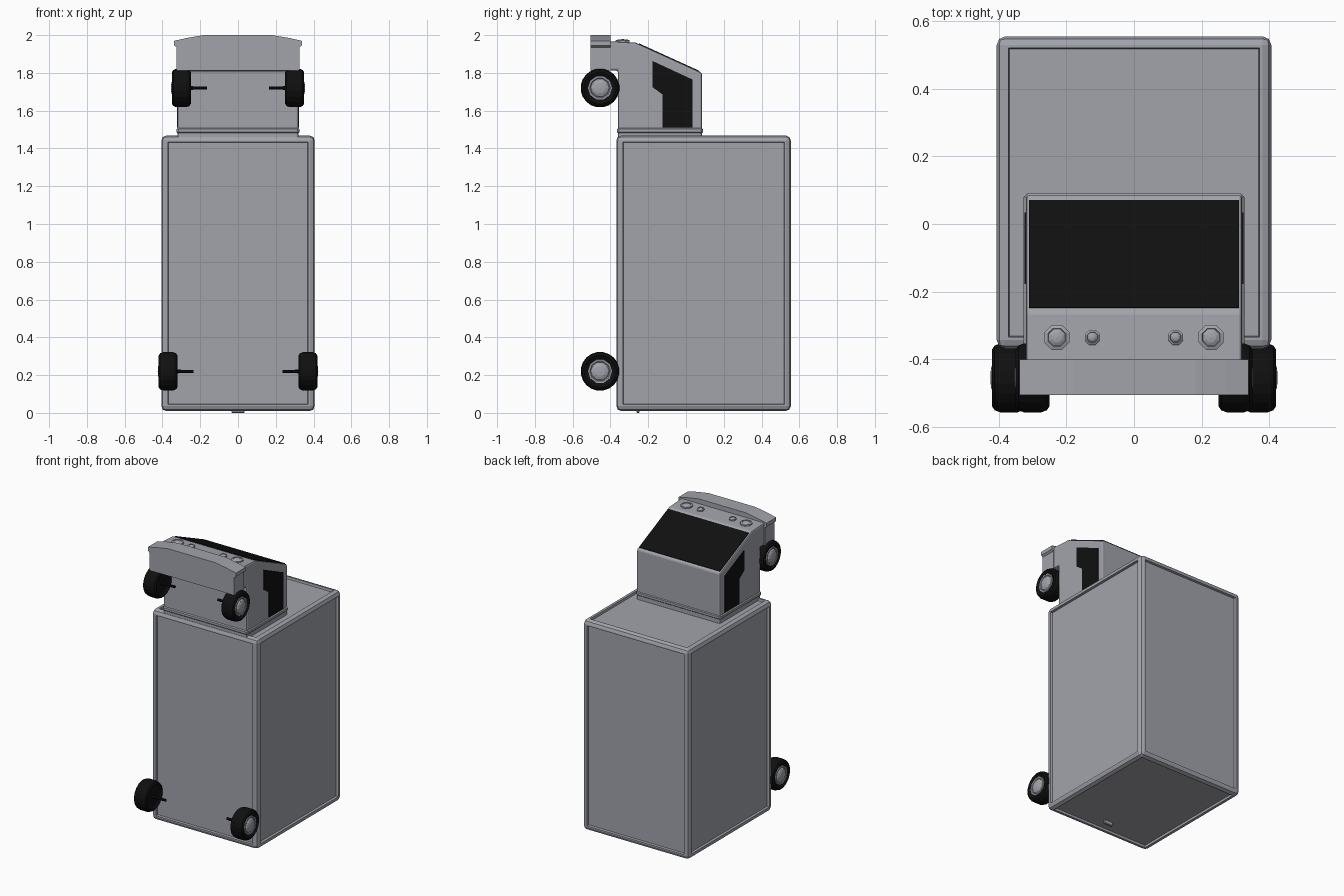
import bpy, bmesh, math
from mathutils import Vector

if "Cube" in bpy.data.objects:
    bpy.data.objects.remove(bpy.data.objects["Cube"])


def material(name, rgb):
    m = bpy.data.materials.new(name)
    m.diffuse_color = (*rgb, 1)
    m.use_nodes = True
    m.node_tree.nodes["Principled BSDF"].inputs["Base Color"].default_value = m.diffuse_color
    return m


GREY = material("body_grey", (0.36, 0.37, 0.41))
BLACK = material("rubber_black", (0.005, 0.005, 0.005))


def finish(name, bm, mat, bevel=0, segments=1):
    bmesh.ops.recalc_face_normals(bm, faces=bm.faces)
    me = bpy.data.meshes.new(name)
    bm.to_mesh(me)
    bm.free()
    me.materials.append(mat)
    ob = bpy.data.objects.new(name, me)
    bpy.context.collection.objects.link(ob)
    if bevel:
        mod = ob.modifiers.new("bevel", "BEVEL")
        mod.width, mod.segments, mod.limit_method = bevel, segments, "ANGLE"
    return ob


def prism(name, pts, axis, a, b, mat, bevel=0, segments=1):
    """Extrude a 2D outline from a to b along the x axis (y,z points) or y axis (x,z points)."""
    place = (lambda p, d: (d, p[0], p[1])) if axis == "x" else (lambda p, d: (p[0], d, p[1]))
    bm = bmesh.new()
    lo = [bm.verts.new(place(p, a)) for p in pts]
    hi = [bm.verts.new(place(p, b)) for p in pts]
    bm.faces.new(lo)
    bm.faces.new(hi)
    n = len(pts)
    for i in range(n):
        j = (i + 1) % n
        bm.faces.new((lo[i], lo[j], hi[j], hi[i]))
    return finish(name, bm, mat, bevel, segments)


def box(name, x, y, z, mat, bevel=0, segments=1):
    pts = [(y[0], z[0]), (y[1], z[0]), (y[1], z[1]), (y[0], z[1])]
    return prism(name, pts, "x", x[0], x[1], mat, bevel, segments)


def lathe(name, profile, n, origin, direction, mat):
    """Revolve (radius, height) points about a direction."""
    rot = Vector((0, 0, 1)).rotation_difference(Vector(direction))
    bm = bmesh.new()
    rings = []
    for r, h in profile:
        count = n if r > 0 else 1
        ring = []
        for i in range(count):
            t = 2 * math.pi * (i + 0.5) / n
            co = rot @ Vector((r * math.cos(t), r * math.sin(t), h))
            ring.append(bm.verts.new(co + Vector(origin)))
        rings.append(ring)
    for p, q in zip(rings, rings[1:]):
        for i in range(n):
            j = (i + 1) % n
            quad = [p[i % len(p)], p[j % len(p)], q[j % len(q)], q[i % len(q)]]
            bm.faces.new(list(dict.fromkeys(quad)))
    return finish(name, bm, mat)


# Cargo box: rounded edges and a recessed panel on every side
bm = bmesh.new()
bmesh.ops.create_cube(bm, size=1)
for v in bm.verts:
    v.co = Vector((v.co.x * 0.812, v.co.y * 0.924 + 0.093, v.co.z * 1.458 + 0.739))
bmesh.ops.bevel(bm, geom=bm.edges[:], offset=0.026, segments=2, profile=0.5, affect="EDGES")
panels = [f for f in bm.faces if f.calc_area() > 0.2]
bmesh.ops.inset_individual(bm, faces=panels, thickness=0.012)
bmesh.ops.inset_individual(bm, faces=panels, thickness=0.004, depth=-0.015)
finish("cargo_box", bm, GREY)

# Small latch on the rear door of the box
box("door_latch", (-0.035, 0.035), (-0.262, -0.245), (0.0, 0.03), GREY, 0.004)

# Cab body and the lip where it meets the box
cab = [(0.085, 1.44), (0.085, 1.80), (-0.267, 1.96), (-0.41, 1.968),
       (-0.41, 1.812), (-0.36, 1.812), (-0.36, 1.44)]
prism("cab", cab, "x", -0.32, 0.32, GREY, 0.01, 2)
box("cab_lip", (-0.326, 0.326), (-0.366, 0.09), (1.477, 1.512), GREY, 0.01)

# Windscreen plate on the sloping face
def slope(y, lift):
    return (y + lift * 0.414, 1.80 - (y - 0.085) * 0.4545 + lift * 0.91)


prism("windscreen", [slope(-0.249, -0.003), slope(0.07, -0.003), slope(0.07, 0.004),
                     slope(-0.249, 0.004)], "x", -0.31, 0.31, BLACK)

# Front bumper with a wider, gently arched top lip
half = [(0.325, 1.812), (0.325, 1.935), (0.338, 1.945), (0.338, 1.97), (0.27, 1.985), (0.18, 2.0)]
prism("bumper", half + [(-x, z) for x, z in reversed(half)], "y", -0.506, -0.40, GREY)

tyre = [(0, 0.036), (0.066, 0.038), (0.085, 0.05), (0.097, 0.042), (0.103, 0.026), (0.103, -0.026),
        (0.097, -0.042), (0.085, -0.05), (0.066, -0.038), (0, -0.036)]
hub = [(0, 0.03), (0.066, 0.03), (0.064, 0.044), (0.055, 0.044), (0.05, 0.039), (0.044, 0.047),
       (0.028, 0.053), (0, 0.055)]
axle = [(0, -0.135), (0.009, -0.135), (0.009, -0.07), (0.014, -0.03), (0, -0.03)]
window = [(-0.177, 1.863), (0.034, 1.765), (0.034, 1.512), (-0.124, 1.512),
          (-0.124, 1.686), (-0.177, 1.724)]

for side, s in (("right", 1), ("left", -1)):
    # Door windows
    prism(side + "_window", window, "x", s * 0.317, s * 0.324, BLACK)
    # Headlamps on the nose
    for kind, x, r in (("headlamp", 0.228, 0.04), ("fog_lamp", 0.123, 0.024)):
        lathe(f"{side}_{kind}", [(0, -0.01), (r, -0.01), (r, 0.008), (r * 0.72, 0.012),
                                 (r * 0.66, 0.008), (r * 0.4, 0.013), (0, 0.015)],
              8, (s * x, -0.335, 1.964), (0, 0, 1), GREY)
    # Wheels, hubs and axle stubs
    for end, x, z in (("front", 0.30, 1.72), ("rear", 0.37, 0.22)):
        for part, prof, n, mat in (("tyre", tyre, 20, BLACK), ("hub", hub, 10, GREY),
                                   ("axle", axle, 8, BLACK)):
            lathe(f"{side}_{end}_{part}", prof, n, (s * x, -0.455, z), (s, 0, 0), mat)
